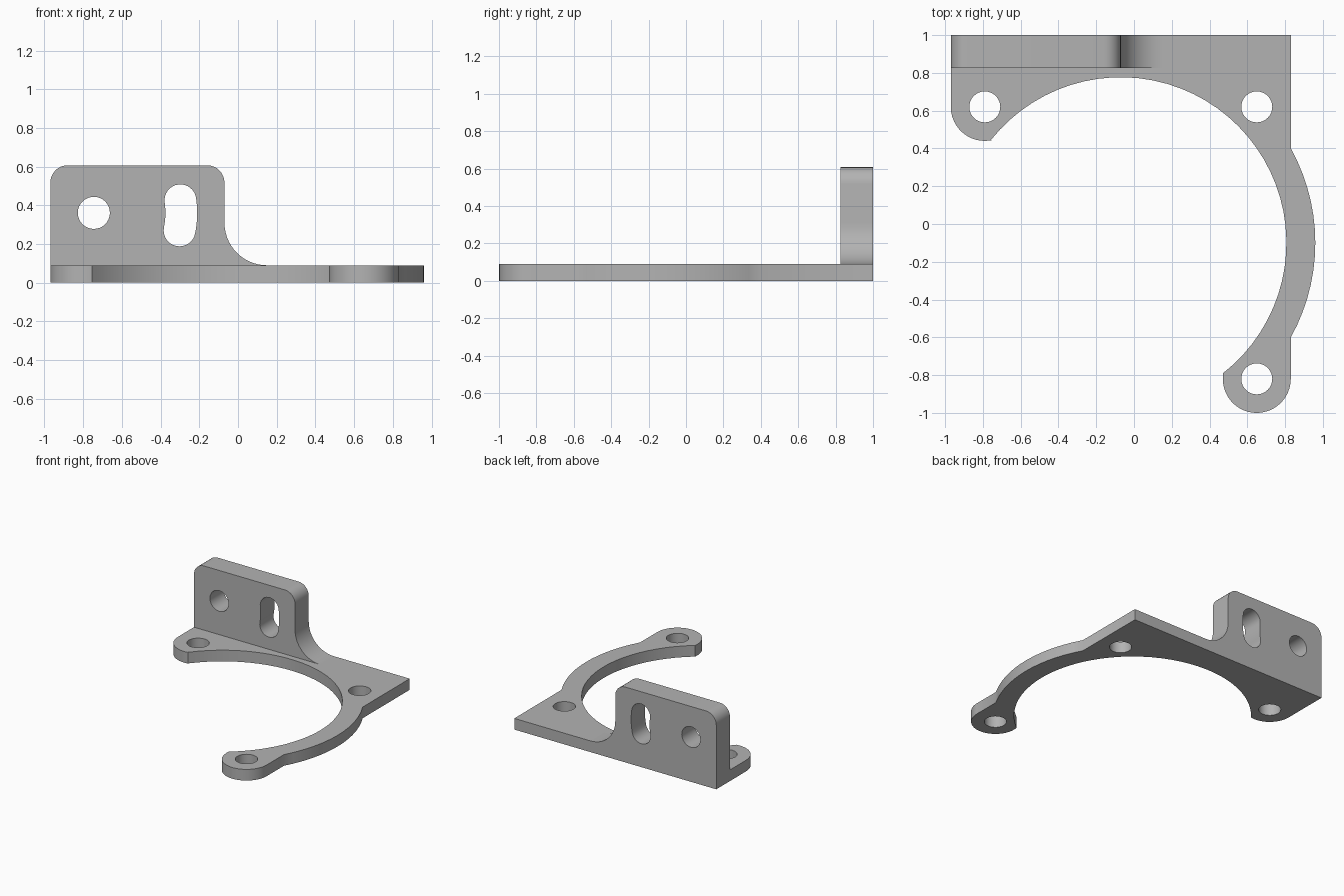
import bpy
import bmesh
from math import sin, cos, radians
from mathutils import Matrix

cube = bpy.data.objects.get("Cube")
if cube:
    bpy.data.objects.remove(cube, do_unlink=True)

grey = bpy.data.materials.new("plain grey")
grey.use_nodes = True
grey.diffuse_color = (0.45, 0.45, 0.45, 1)
grey.node_tree.nodes["Principled BSDF"].inputs["Base Color"].default_value = grey.diffuse_color


def arc(cx, cy, r, start, end, steps):
    """Points on an arc, angles in degrees."""
    angles = [radians(start + (end - start) * i / steps) for i in range(steps + 1)]
    return [(cx + r * cos(a), cy + r * sin(a)) for a in angles]


def circle(cx, cy, r):
    return arc(cx, cy, r, 0, 360, 32)[:-1]


def plate(name, loops, thickness, matrix):
    """Extrude an outline with holes into a solid mesh, centred on its own plane."""
    curve = bpy.data.curves.new(name, "CURVE")
    curve.dimensions = "2D"
    curve.fill_mode = "BOTH"
    curve.extrude = thickness / 2
    for loop in loops:
        spline = curve.splines.new("POLY")
        spline.points.add(len(loop) - 1)
        for point, (x, y) in zip(spline.points, loop):
            point.co = (x, y, 0, 1)
        spline.use_cyclic_u = True
    temp = bpy.data.objects.new(name + " outline", curve)
    bpy.context.collection.objects.link(temp)
    depsgraph = bpy.context.evaluated_depsgraph_get()
    mesh = bpy.data.meshes.new_from_object(temp.evaluated_get(depsgraph))
    bpy.data.objects.remove(temp, do_unlink=True)

    bm = bmesh.new()
    bm.from_mesh(mesh)
    bmesh.ops.remove_doubles(bm, verts=bm.verts, dist=0.0002)
    bmesh.ops.transform(bm, matrix=matrix, verts=bm.verts)
    bmesh.ops.recalc_face_normals(bm, faces=bm.faces)
    bm.to_mesh(mesh)
    bm.free()
    mesh.name = name
    mesh.materials.clear()
    mesh.materials.append(grey)
    obj = bpy.data.objects.new(name, mesh)
    bpy.context.collection.objects.link(obj)
    bpy.ops.object.select_all(action="DESELECT")
    obj.select_set(True)
    bpy.context.view_layer.objects.active = obj
    bpy.ops.object.shade_smooth_by_angle(angle=radians(30))
    return obj


# Base plate: a corner with two lugs around a large round opening
base_height = 0.09
ring_x, ring_y = -0.07, -0.10
lug_holes = [(-0.79, 0.62), (0.65, 0.62), (0.65, -0.82)]
base_outline = (
    [(-0.97, 1.0)]
    + arc(*lug_holes[0], 0.18, 180, 281, 12)
    + arc(ring_x, ring_y, 0.877, 141.5, -51.9, 40)
    + arc(*lug_holes[2], 0.18, 170, 360, 22)
    + arc(ring_x, ring_y, 1.03, -29.1, 29.1, 14)
    + [(0.83, 1.0)]
)
plate("base_plate", [base_outline] + [circle(x, y, 0.082) for x, y in lug_holes],
      base_height, Matrix.Translation((0, 0, base_height / 2)))

# Upright tab: rounded top corners, and a fillet running down to the base
tab_front, tab_back = 0.825, 1.0
tab_outline = (
    [(-0.97, base_height)]
    + arc(0.15, 0.31, 0.22, 270, 180, 14)
    + arc(-0.16, 0.517, 0.09, 0, 90, 8)
    + arc(-0.88, 0.517, 0.09, 90, 180, 8)
)

# Pivot hole, and an adjusting slot curved around it
pivot_x, pivot_z = -0.745, 0.361
slot_radius, slot_half, low, high = 0.452, 0.082, -11.6, 8.3


def slot_end(angle):
    a = radians(angle)
    return pivot_x + slot_radius * cos(a), pivot_z + slot_radius * sin(a)


slot = (
    arc(pivot_x, pivot_z, slot_radius + slot_half, low, high, 8)
    + arc(*slot_end(high), slot_half, high, high + 180, 16)[1:]
    + arc(pivot_x, pivot_z, slot_radius - slot_half, high, low, 8)[1:]
    + arc(*slot_end(low), slot_half, low + 180, low + 360, 16)[1:-1]
)
plate("upright_tab", [tab_outline, circle(pivot_x, pivot_z, 0.083), slot],
      tab_back - tab_front,
      Matrix.Translation((0, (tab_front + tab_back) / 2, 0)) @ Matrix.Rotation(radians(90), 4, "X"))
